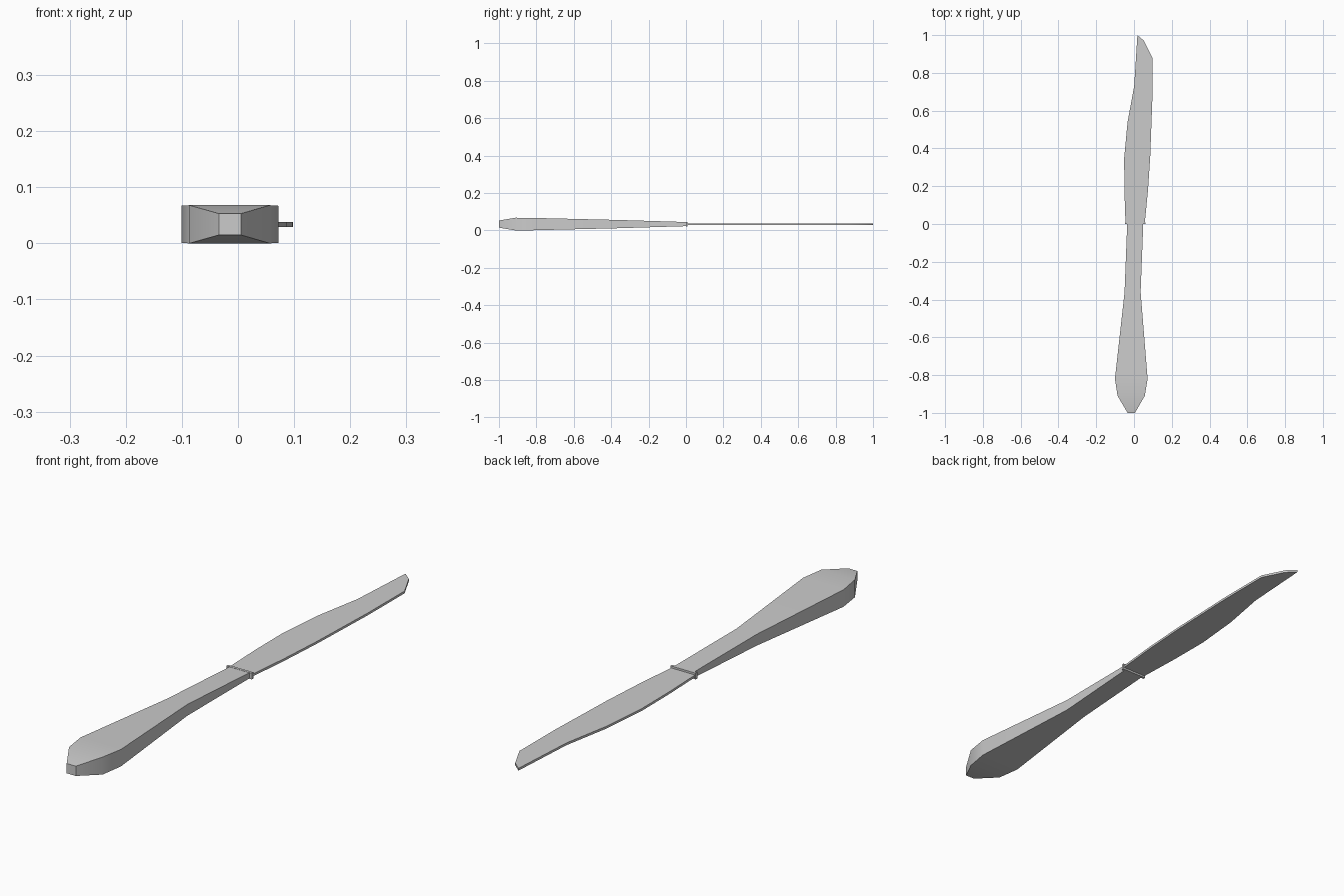
import bpy
import bmesh
import math

if "Cube" in bpy.data.objects:
    bpy.data.objects.remove(bpy.data.objects["Cube"])

MID_Z = 0.034  # height of the knife's middle plane


def slab(name, stations):
    """Loft rectangular sections along y: (y, left x, right x, half thickness)."""
    bm = bmesh.new()
    rings = []
    for y, left, right, h in stations:
        corners = ((left, -h), (right, -h), (right, h), (left, h))
        rings.append([bm.verts.new((x, y, MID_Z + z)) for x, z in corners])
    for a, b in zip(rings, rings[1:]):
        for i in range(4):
            j = (i + 1) % 4
            bm.faces.new((a[i], a[j], b[j], b[i]))
    bm.faces.new(rings[0])
    bm.faces.new(rings[-1])
    return finish(name, bm)


def plate(name, outline, half):
    """Extrude a flat xy outline to an even thickness."""
    bm = bmesh.new()
    face = bm.faces.new([bm.verts.new((x, y, MID_Z - half)) for x, y in outline])
    out = bmesh.ops.extrude_face_region(bm, geom=[face])
    verts = [v for v in out["geom"] if isinstance(v, bmesh.types.BMVert)]
    bmesh.ops.translate(bm, vec=(0, 0, 2 * half), verts=verts)
    return finish(name, bm)


def finish(name, bm):
    bmesh.ops.recalc_face_normals(bm, faces=bm.faces[:])
    mesh = bpy.data.meshes.new(name)
    bm.to_mesh(mesh)
    bm.free()
    obj = bpy.data.objects.new(name, mesh)
    bpy.context.collection.objects.link(obj)
    bpy.ops.object.select_all(action='DESELECT')
    obj.select_set(True)
    bpy.context.view_layer.objects.active = obj
    bpy.ops.object.shade_smooth_by_angle(angle=math.radians(40))
    return obj


# Handle: broad, thick butt tapering to a slim neck
slab("handle", [
    (-1.00, -0.034, 0.005, 0.019),
    (-0.91, -0.087, 0.057, 0.034),
    (-0.82, -0.101, 0.072, 0.033),
    (-0.36, -0.050, 0.035, 0.022),
    (0.00, -0.036, 0.049, 0.011),
])

# Collar: thin cross plate between handle and blade
slab("collar", [
    (-0.001, -0.048, 0.060, 0.012),
    (0.009, -0.048, 0.060, 0.012),
])

# Blade: thin plate with curved cutting edge and pointed tip
plate("blade", [
    (-0.045, 0.005), (0.057, 0.005), (0.074, 0.18), (0.086, 0.36),
    (0.097, 0.66), (0.098, 0.88), (0.053, 0.97), (0.018, 1.00),
    (0.001, 0.73), (-0.034, 0.54), (-0.052, 0.35), (-0.051, 0.18),
], 0.0045)
